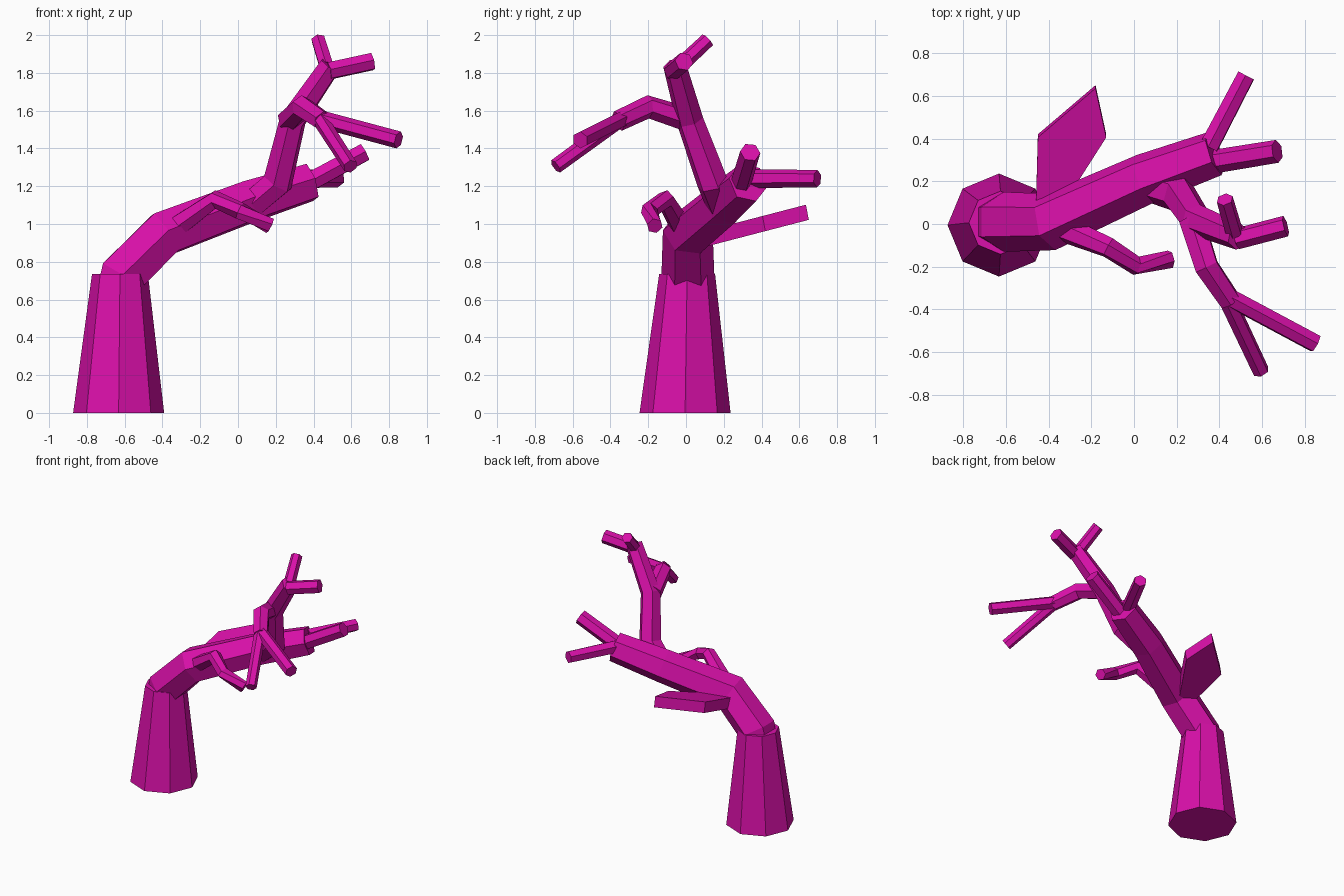
import bpy, bmesh, math
from mathutils import Vector

cube = bpy.data.objects.get("Cube")
if cube:
    bpy.data.objects.remove(cube, do_unlink=True)

COLOUR = (0.70, 0.005, 0.40, 1)
bark = bpy.data.materials.new("magenta_bark")
bark.use_nodes = True
bark.diffuse_color = COLOUR
bark.node_tree.nodes["Principled BSDF"].inputs["Base Color"].default_value = COLOUR


def finish(name, bm):
    bmesh.ops.recalc_face_normals(bm, faces=bm.faces)
    mesh = bpy.data.meshes.new(name)
    bm.to_mesh(mesh)
    bm.free()
    mesh.materials.append(bark)
    bpy.context.collection.objects.link(bpy.data.objects.new(name, mesh))


def loft(name, rings):
    """Skin a list of equal-sided rings and cap both ends."""
    bm = bmesh.new()
    loops = [[bm.verts.new(p) for p in ring] for ring in rings]
    n = len(loops[0])
    for a, b in zip(loops, loops[1:]):
        for i in range(n):
            j = (i + 1) % n
            bm.faces.new((a[i], a[j], b[j], b[i]))
    bm.faces.new(loops[0][::-1])
    bm.faces.new(loops[-1])
    finish(name, bm)


def branch(name, path, radii, sides=6):
    """Tapered faceted tube along a path, mitred at each bend."""
    pts = [Vector(p) for p in path]
    dirs = [(b - a).normalized() for a, b in zip(pts, pts[1:])]
    ref = Vector((-0.6, 0, 0.8))
    rings = []
    for i, (p, r) in enumerate(zip(pts, radii)):
        t = (dirs[max(i - 1, 0)] + dirs[min(i, len(dirs) - 1)]).normalized()
        side = t.cross(ref).normalized()
        up = side.cross(t)
        angles = [math.tau * k / sides for k in range(sides)]
        rings.append([p + (side * math.cos(a) + up * math.sin(a)) * r for a in angles])
    loft(name, rings)


# Eight-sided tapering trunk
def trunk_ring(x, z, r):
    return [(x + r * math.cos(k * math.pi / 4), r * math.sin(k * math.pi / 4) - 0.005 + z * 0.015, z)
            for k in range(8)]


loft("trunk", [trunk_ring(-0.632, 0, 0.241), trunk_ring(-0.625, 0.735, 0.148)])

# Bent main limb
branch("main_limb",
       [(-0.63, 0.01, 0.66), (-0.61, 0.01, 0.73), (-0.39, 0.01, 0.95),
        (0.05, 0.21, 1.115), (0.38, 0.33, 1.22)],
       [0.13, 0.14, 0.135, 0.122, 0.108])
branch("limb_back_twig", [(0.35, 0.36, 1.24), (0.525, 0.695, 1.24)], [0.05, 0.046])
branch("limb_end_twig", [(0.3, 0.28, 1.18), (0.67, 0.34, 1.38)], [0.056, 0.054])

# Rising branch with its two twigs
branch("rising_branch",
       [(0.08, 0.18, 1.11), (0.21, 0.14, 1.22), (0.29, 0.02, 1.55), (0.49, -0.06, 1.84)],
       [0.08, 0.085, 0.074, 0.062])
branch("top_twig", [(0.47, -0.04, 1.83), (0.425, 0.115, 1.975)], [0.042, 0.04])
branch("top_side_twig", [(0.48, -0.07, 1.81), (0.71, -0.01, 1.86)], [0.05, 0.05])

# Forward branch that forks
branch("forward_branch",
       [(0.27, 0.02, 1.55), (0.34, -0.20, 1.62), (0.45, -0.36, 1.545)],
       [0.065, 0.062, 0.055])
branch("fork_outer_twig", [(0.42, -0.33, 1.56), (0.85, -0.56, 1.445)], [0.046, 0.046])
branch("fork_lower_twig", [(0.43, -0.34, 1.56), (0.595, -0.69, 1.305)], [0.042, 0.04])

# Low drooping branch
branch("drooping_branch",
       [(-0.36, -0.01, 0.96), (-0.12, -0.11, 1.13), (0.01, -0.195, 1.07), (0.17, -0.165, 0.99)],
       [0.065, 0.05, 0.046, 0.043])

# Flat blade-like stub at the back, sloping upward
outline = [(-0.46, 0.06), (-0.36, 0.06), (-0.13, 0.42), (-0.18, 0.65), (-0.45, 0.42)]
loft("flat_stub", [[(x, y - shift, base + 0.26 * y) for x, y in outline]
                   for base, shift in ((0.853, 0), (0.933, 0.015))])
